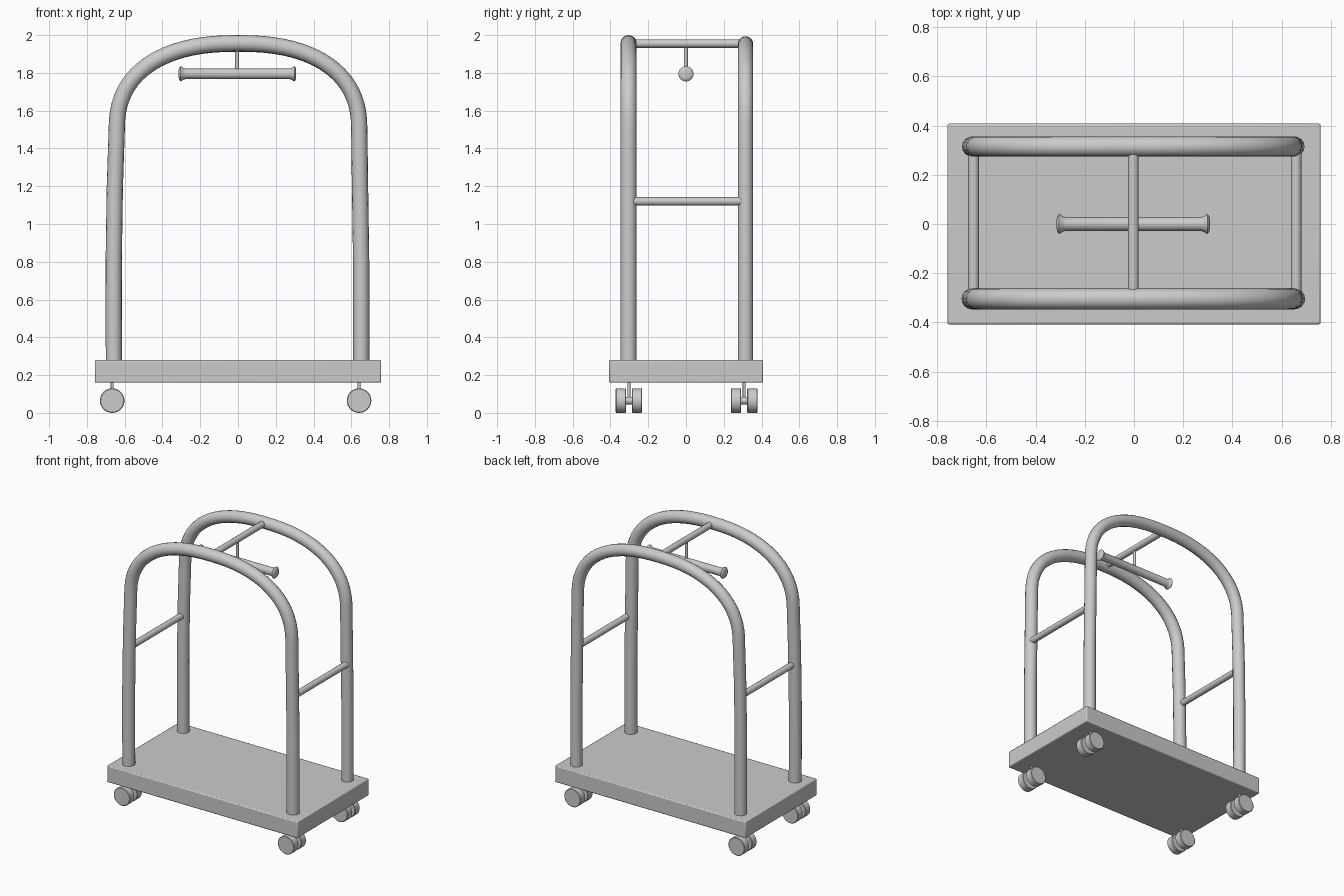
import bpy, bmesh
from math import cos, sin, pi, radians
from mathutils import Vector

if "Cube" in bpy.data.objects:
    bpy.data.objects.remove(bpy.data.objects["Cube"])


def smooth(ob):
    bpy.ops.object.select_all(action='DESELECT')
    ob.select_set(True)
    bpy.context.view_layer.objects.active = ob
    bpy.ops.object.shade_smooth_by_angle(angle=radians(35))


def tube(name, pts, r):
    """Round tube swept along a path."""
    cu = bpy.data.curves.new(name, 'CURVE')
    cu.dimensions = '3D'
    cu.bevel_depth = r
    cu.bevel_resolution = 6
    cu.use_fill_caps = True
    sp = cu.splines.new('POLY')
    sp.points.add(len(pts) - 1)
    for p, co in zip(sp.points, pts):
        p.co = (*co, 1)
    ob = bpy.data.objects.new(name, cu)
    bpy.context.collection.objects.link(ob)
    bpy.ops.object.select_all(action='DESELECT')
    ob.select_set(True)
    bpy.context.view_layer.objects.active = ob
    bpy.ops.object.convert(target='MESH')
    ob = bpy.context.object
    ob.name = name
    smooth(ob)
    return ob


def lathe(name, profile, axis, loc, n=32):
    """Solid of revolution; profile is (distance along axis, radius)."""
    bm = bmesh.new()
    rings = [[bm.verts.new((r * cos(2 * pi * i / n), r * sin(2 * pi * i / n), d))
              for i in range(n)] for d, r in profile]
    for a, b in zip(rings, rings[1:]):
        for i in range(n):
            j = (i + 1) % n
            bm.faces.new((a[i], a[j], b[j], b[i]))
    bm.faces.new(rings[0][::-1])
    bm.faces.new(rings[-1])
    q = Vector((0, 0, 1)).rotation_difference(Vector(axis))
    bmesh.ops.transform(bm, matrix=q.to_matrix().to_4x4(), verts=bm.verts)
    me = bpy.data.meshes.new(name)
    bm.to_mesh(me)
    bm.free()
    ob = bpy.data.objects.new(name, me)
    ob.location = loc
    bpy.context.collection.objects.link(ob)
    smooth(ob)
    return ob


# Platform
bpy.ops.mesh.primitive_cube_add(size=1, location=(0, 0, 0.22))
deck = bpy.context.object
deck.name = "platform"
deck.scale = (1.516, 0.816, 0.12)
bpy.ops.object.transform_apply(location=False, rotation=False, scale=True)
bev = deck.modifiers.new("edge", 'BEVEL')
bev.width = 0.007
bev.segments = 2
smooth(deck)

# Two arched frames: straight legs joined by a superelliptic top
A, SPRING, N = 0.642, 1.50, 2.35
for name, y, r, top in (("front_arch", -0.304, 0.043, 1.957),
                        ("back_arch", 0.315, 0.041, 1.953)):
    arc = []
    for i in range(41):
        t = pi - pi * i / 40
        c, s = cos(t), sin(t)
        x = (1 if c > 0 else -1) * A * abs(c) ** (2 / N)
        arc.append((x, y, SPRING + (top - SPRING) * abs(s) ** (2 / N)))
    left = [(-0.657, y, 0.27), (-0.658, y, 0.8), (-0.652, y, 1.2)]
    right = [(0.646, y, 1.2), (0.652, y, 0.8), (0.652, y, 0.27)]
    tube(name, left + arc + right, r)

# Cross bars between the arches
for name, x, z in (("left_side_bar", -0.652, 1.12), ("right_side_bar", 0.659, 1.12),
                   ("top_bar", -0.003, 1.955)):
    tube(name, [(x, -0.29, z), (x, 0.30, z)], 0.022)

# Hanging rod with flared ends
tube("rod_hanger", [(-0.005, 0, 1.79), (-0.005, 0, 1.955)], 0.01)
half = [(0.311, 0.022), (0.308, 0.033), (0.301, 0.040), (0.295, 0.038),
        (0.288, 0.032), (0.275, 0.028)]
profile = [(-d, r) for d, r in half] + [(d, r) for d, r in reversed(half)]
lathe("hanging_rod", profile, (1, 0, 0), (-0.003, 0, 1.795))

# Twin-wheel casters
for sx, x in (("left", -0.666), ("right", 0.641)):
    for sy, y in (("front", -0.302), ("back", 0.308)):
        tag = f"{sy}_{sx}"
        tube(tag + "_caster_stem", [(x, y, 0.066), (x, y, 0.17)], 0.008)
        lathe(tag + "_caster_axle", [(-0.03, 0.02), (0.03, 0.02)], (0, 1, 0), (x, y, 0.065))
        for side in (-1, 1):
            lathe(f"{tag}_wheel_{'inner' if side * y < 0 else 'outer'}",
                  [(-0.027, 0.061), (-0.024, 0.065), (0.024, 0.065), (0.027, 0.061)],
                  (0, 1, 0), (x, y + side * 0.043, 0.065))
